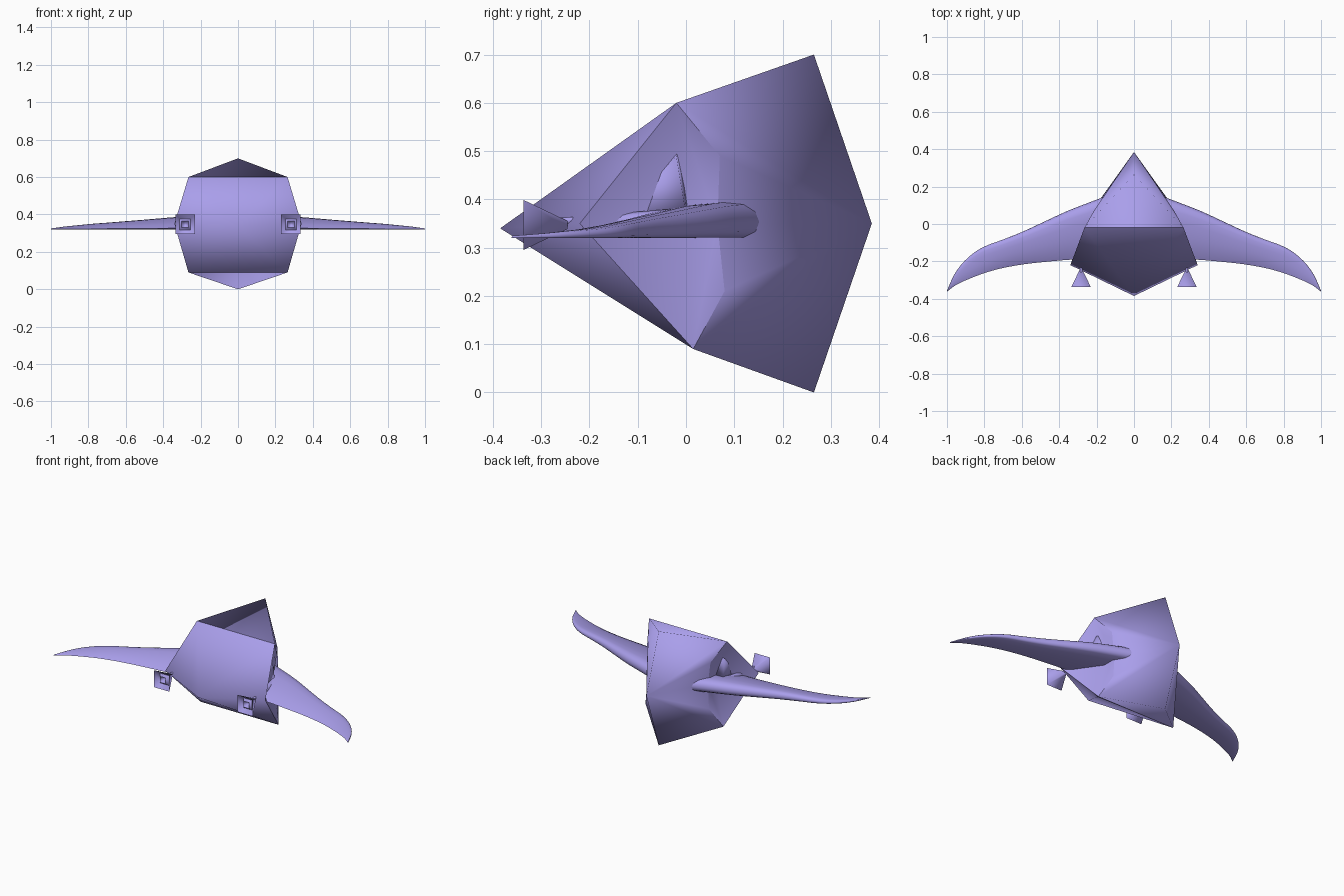
import bpy, bmesh, math

if "Cube" in bpy.data.objects:
    bpy.data.objects.remove(bpy.data.objects["Cube"])

paint = bpy.data.materials.new("violet")
paint.diffuse_color = (.40, .345, .83, 1)
paint.use_nodes = True
paint.node_tree.nodes["Principled BSDF"].inputs["Base Color"].default_value = paint.diffuse_color


def make(name, verts, faces, angle=None):
    me = bpy.data.meshes.new(name)
    me.from_pydata(verts, [], faces)
    bm = bmesh.new()
    bm.from_mesh(me)
    bmesh.ops.recalc_face_normals(bm, faces=bm.faces[:])
    for f in bm.faces:
        f.smooth = True
    bm.to_mesh(me)
    bm.free()
    me.materials.append(paint)
    ob = bpy.data.objects.new(name, me)
    bpy.context.collection.objects.link(ob)
    if angle:
        bpy.context.view_layer.objects.active = ob
        ob.select_set(True)
        bpy.ops.object.shade_smooth_by_angle(angle=math.radians(angle))
        ob.select_set(False)
    return ob


def loft(name, rings, angle=None):
    n = len(rings[0])
    verts = [p for r in rings for p in r]
    faces = [(i*n+k, i*n+(k+1) % n, (i+1)*n+(k+1) % n, (i+1)*n+k)
             for i in range(len(rings)-1) for k in range(n)]
    faces += [tuple(range(n)), tuple(range((len(rings)-1)*n, len(rings)*n))]
    return make(name, verts, faces, angle)


# Faceted hull: centre points, then one side, mirrored
centre = {"nose": (0, -.385, .34), "top": (0, .265, .70),
          "tail": (0, .385, .35), "bottom": (0, .265, 0)}
side = {"A": (.265, -.02, .60), "L": (.34, -.22, .35), "B": (.265, .015, .09),
        "P": (.215, .07, .49), "Q": (.212, .08, .21),
        "I": (.195, -.01, .35), "J": (.195, .065, .35)}
index, verts = {}, []
for k, p in centre.items():
    index[k + "+"] = index[k + "-"] = len(verts)
    verts.append(p)
for s, sign in (("+", 1), ("-", -1)):
    for k, p in side.items():
        index[k + s] = len(verts)
        verts.append((sign * p[0], p[1], p[2]))

# Panel groups: shading is smooth inside a group, creased between groups
groups = {"front": ["nose L A", "nose B L"],
          "rear": ["A P tail", "A tail top", "B tail Q", "B bottom tail", "P J tail", "J Q tail"],
          "recess": ["A L I", "L B I", "A I J", "A J P", "B J I", "B Q J"]}
faces, tags = [], []
for s in "+-":
    for g, fs in groups.items():
        for f in fs:
            faces.append(tuple(index[k + s] for k in f.split()))
            tags.append(g)
for a, b, g in (("A", "nose", "front"), ("B", "nose", "front"),
                ("A", "top", "rear"), ("B", "bottom", "rear")):
    faces.append((index[a + "+"], index[a + "-"], index[b + "+"]))
    tags.append(g)
hull = make("hull", verts, faces)
users = {}
for f, t in zip(faces, tags):
    for i in range(len(f)):
        users.setdefault(frozenset((f[i], f[i-1])), set()).add(t)
for e in hull.data.edges:
    e.use_edge_sharp = len(users[frozenset(e.vertices)]) > 1

# Wing stations: x, trailing y, leading y, top z
stations = [(.12, -.17, .16, .396), (.24, -.185, .115, .392), (.36, -.192, .068, .384),
            (.5, -.205, .003, .372), (.6, -.217, -.043, .364), (.7, -.235, -.083, .356),
            (.78, -.256, -.112, .350), (.84, -.277, -.143, .344), (.89, -.297, -.182, .339),
            (.93, -.315, -.225, .335), (.965, -.335, -.278, .330), (1.0, -.362, -.356, .325)]


def spline(pts, steps):
    """Catmull-Rom through the stations."""
    out = []
    for i in range(len(pts) - 1):
        p0, p1, p2, p3 = pts[max(i-1, 0)], pts[i], pts[i+1], pts[min(i+2, len(pts)-1)]
        for k in range(steps):
            t = k / steps
            out.append([b + .5*t*(c - a + t*(2*a - 5*b + 4*c - d + t*(3*(b - c) + d - a)))
                        for a, b, c, d in zip(p0, p1, p2, p3)])
    return out + [list(pts[-1])]


# Section: fraction along chord, fraction of height
section = [(0, .1), (.15, .42), (.4, .74), (.65, .94), (.82, 1), (.93, .93), (.985, .72),
           (1, .45), (.985, .18), (.93, .02), (.5, 0), (.1, 0)]

for label, s in (("right", 1), ("left", -1)):
    loft(label + "_wing", [[(s * x, y0 + (y1 - y0) * u, .32 + (z - .32) * v)
         for u, v in section] for x, y0, y1, z in spline(stations, 3)], 75)

    # Flared square muzzle with a stepped recess
    c = s * .283
    prof = [(-.245, .008), (-.337, .052), (-.31, .03), (-.325, .018), (-.30, .008)]
    loft(label + "_muzzle", [[(c + a * r, y, .347 + b * r) for a, b in
         ((-1, -1), (1, -1), (1, 1), (-1, 1))] for y, r in prof], 100)

    # Tapered barrel running back into the recess
    loft(label + "_barrel", [[(s * x + r * math.cos(k * math.pi / 4), y,
         .355 + r * math.sin(k * math.pi / 4)) for k in range(8)]
         for x, y, r in ((.283, -.26, .007), (.27, -.12, .018), (.245, .06, .032))], 50)

    # Ridged brace above the wing
    loft(label + "_brace", [[(s * x, y, z) for y, z in tri] for x, tri in
         ((.15, ((-.16, .37), (-.01, .53), (.01, .37))),
          (.25, ((-.13, .37), (-.02, .49), (.0, .37))))], 100)
